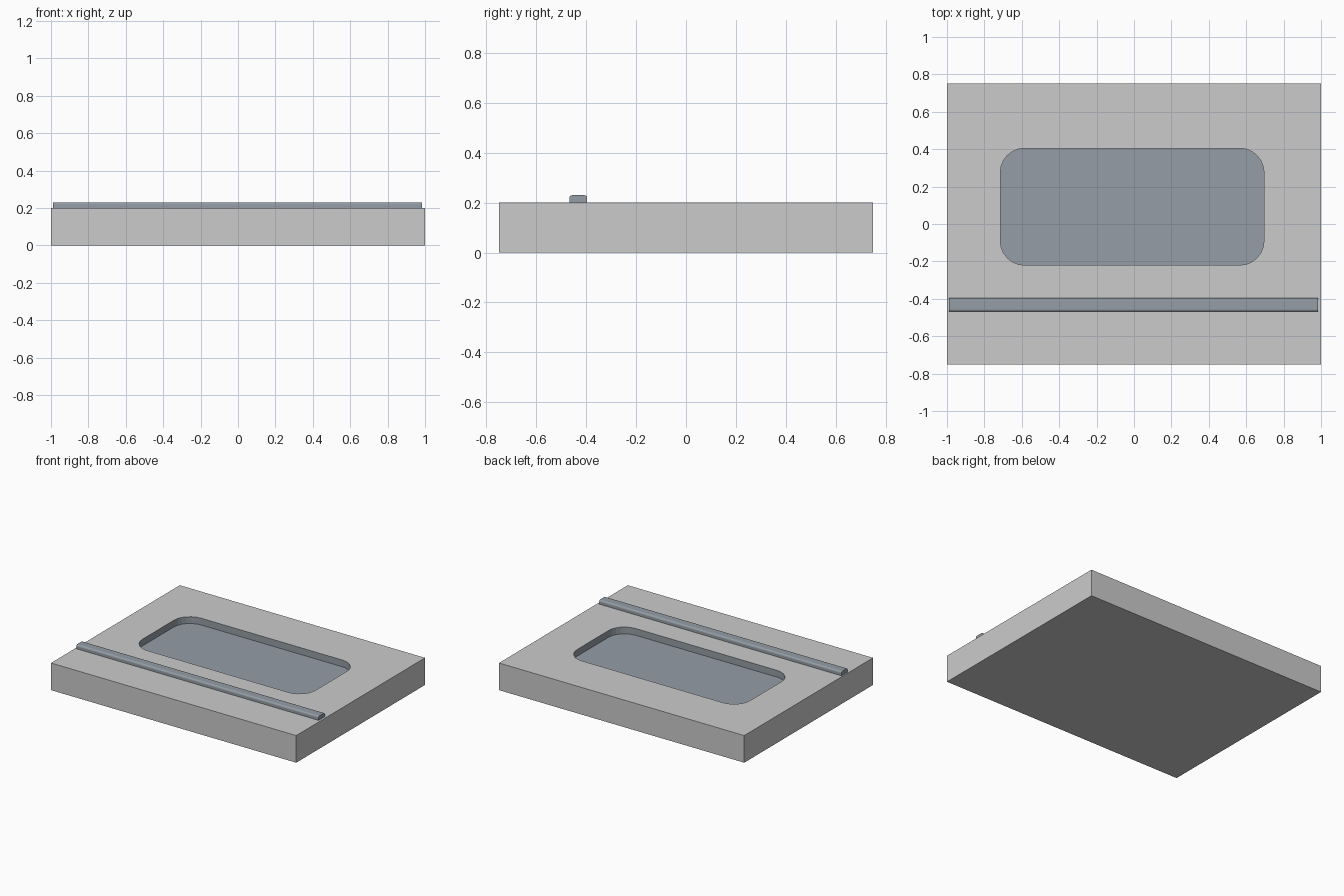
import bpy, bmesh
from math import sin, cos, pi

if "Cube" in bpy.data.objects:
    bpy.data.objects.remove(bpy.data.objects["Cube"])

dark = bpy.data.materials.new("dark_blue_grey")
dark.diffuse_color = (0.30, 0.34, 0.38, 1)
dark.use_nodes = True
dark.node_tree.nodes["Principled BSDF"].inputs["Base Color"].default_value = dark.diffuse_color
grey = bpy.data.materials.new("plain_grey")
grey.diffuse_color = (0.8, 0.8, 0.8, 1)
grey.use_nodes = True
grey.node_tree.nodes["Principled BSDF"].inputs["Base Color"].default_value = grey.diffuse_color


def make_object(name, bm, mats):
    mesh = bpy.data.meshes.new(name)
    bm.to_mesh(mesh)
    bm.free()
    for m in mats:
        mesh.materials.append(m)
    ob = bpy.data.objects.new(name, mesh)
    bpy.context.collection.objects.link(ob)
    return ob


def rounded_rect(x0, x1, y0, y1, r, seg):
    corners = [(x1 - r, y1 - r), (x0 + r, y1 - r), (x0 + r, y0 + r), (x1 - r, y0 + r)]
    return [(cx + r * cos(pi / 2 * (i + k / seg)), cy + r * sin(pi / 2 * (i + k / seg)))
            for i, (cx, cy) in enumerate(corners) for k in range(seg + 1)]


def ring(bm, points, z):
    return [bm.verts.new((x, y, z)) for x, y in points]


def walls(bm, a, b, mat=0):
    n = len(a)
    for i in range(n):
        j = (i + 1) % n
        bm.faces.new((a[i], a[j], b[j], b[i])).material_index = mat


# Slab with a shallow rounded pocket in its top
bm = bmesh.new()
outline = [(-1, -0.75), (1, -0.75), (1, 0.75), (-1, 0.75)]
pocket = rounded_rect(-0.715, 0.695, -0.22, 0.405, 0.13, 6)
base, top = ring(bm, outline, 0), ring(bm, outline, 0.2)
floor, rim = ring(bm, pocket, 0.15), ring(bm, pocket, 0.2)
walls(bm, base, top)
bm.faces.new(base[::-1])
walls(bm, rim, floor, 1)
bm.faces.new(floor).material_index = 1
edges = [bm.edges.get((loop[i - 1], loop[i])) for loop in (top, rim) for i in range(len(loop))]
bmesh.ops.triangle_fill(bm, edges=edges, use_beauty=True, normal=(0, 0, 1))
bmesh.ops.recalc_face_normals(bm, faces=bm.faces)
make_object("slab_with_pocket", bm, [grey, dark])

# Raised rail along the front, with rounded top edges
bm = bmesh.new()
half, height, r, seg = 0.036, 0.03, 0.012, 3
right = [(half - r + r * cos(pi / 2 * k / seg), height - r + r * sin(pi / 2 * k / seg))
         for k in range(seg + 1)]
profile = [(half, 0)] + right + [(-y, z) for y, z in reversed(right)] + [(-half, 0)]
ends = [[bm.verts.new((x, y - 0.432, z + 0.2)) for y, z in profile] for x in (-0.99, 0.985)]
walls(bm, *ends)
for end in ends:
    bm.faces.new(end)
bmesh.ops.recalc_face_normals(bm, faces=bm.faces)
make_object("front_rail", bm, [dark])
